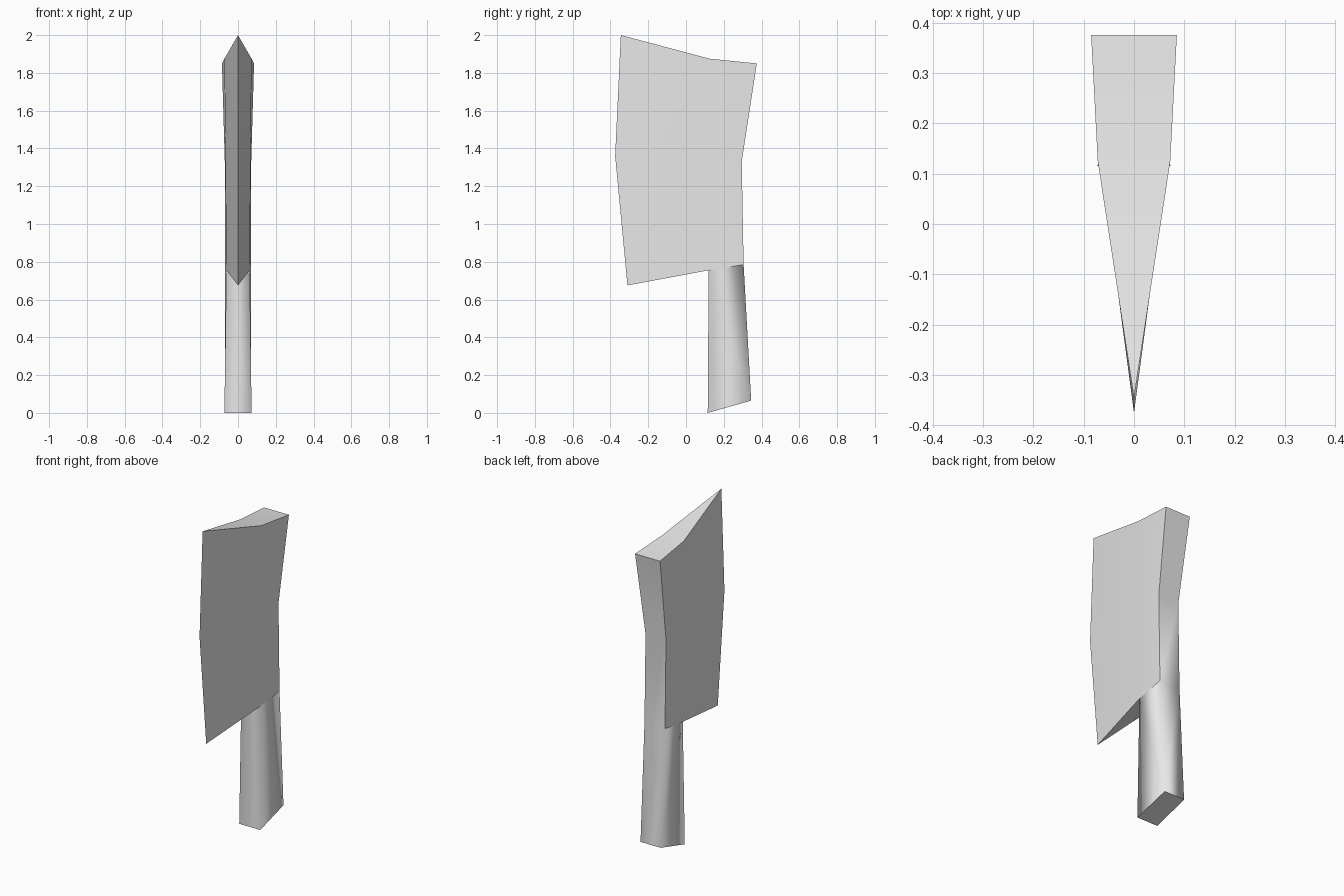
import bpy, bmesh, math

cube = bpy.data.objects.get("Cube")
if cube:
    bpy.data.objects.remove(cube)

grey = bpy.data.materials.new("plain_grey")
grey.use_nodes = True
grey.diffuse_color = (0.8, 0.8, 0.8, 1)
grey.node_tree.nodes["Principled BSDF"].inputs["Base Color"].default_value = (0.8, 0.8, 0.8, 1)

# Rows from top to bottom: cutting edge (y, z), middle and spine (half width, y, z)
EDGE = [(-0.345, 2.0), (-0.375, 1.36), (-0.31, 0.675)]
MIDDLE = [(0.072, 0.125, 1.875), (0.066, 0.12, 1.35), (0.062, 0.12, 0.755), (0.072, 0.115, 0.0)]
SPINE = [(0.085, 0.375, 1.85), (0.07, 0.295, 1.33), (0.07, 0.305, 0.785), (0.069, 0.345, 0.065)]

bm = bmesh.new()
edge = [bm.verts.new((0, y, z)) for y, z in EDGE]
mid, back = [{s: [bm.verts.new((s * x, y, z)) for x, y, z in rows] for s in (-1, 1)}
             for rows in (MIDDLE, SPINE)]

# Blade and handle sides
for s in (-1, 1):
    for i in range(3):
        bm.faces.new((mid[s][i], back[s][i], back[s][i + 1], mid[s][i + 1]))
        if i < 2:
            bm.faces.new((edge[i], mid[s][i], mid[s][i + 1], edge[i + 1]))


def bridge(a, i, b, j):
    """Join the left and right sides with a quad."""
    return bm.faces.new((a[-1][i], a[1][i], b[1][j], b[-1][j]))


# Spine, handle front, top and bottom
for i in range(3):
    bridge(back, i, back, i + 1)
bridge(mid, 2, mid, 3)
bridge(mid, 0, back, 0)
bridge(mid, 3, back, 3)
for i in (0, 2):
    bm.faces.new((edge[i], mid[-1][i], mid[1][i]))
bmesh.ops.recalc_face_normals(bm, faces=bm.faces[:])

# Crisp blade, soft handle corners, crisp seam where blade meets handle
for f in bm.faces:
    f.smooth = True
for e in bm.edges:
    e.smooth = e.calc_face_angle(0) < math.radians(30)
for s in (-1, 1):
    for column in (mid, back):
        bm.edges.get((column[s][2], column[s][3])).smooth = True
    bm.edges.get((mid[s][2], back[s][2])).smooth = False

mesh = bpy.data.meshes.new("cleaver")
bm.to_mesh(mesh)
bm.free()
mesh.materials.append(grey)
bpy.context.collection.objects.link(bpy.data.objects.new("cleaver", mesh))
